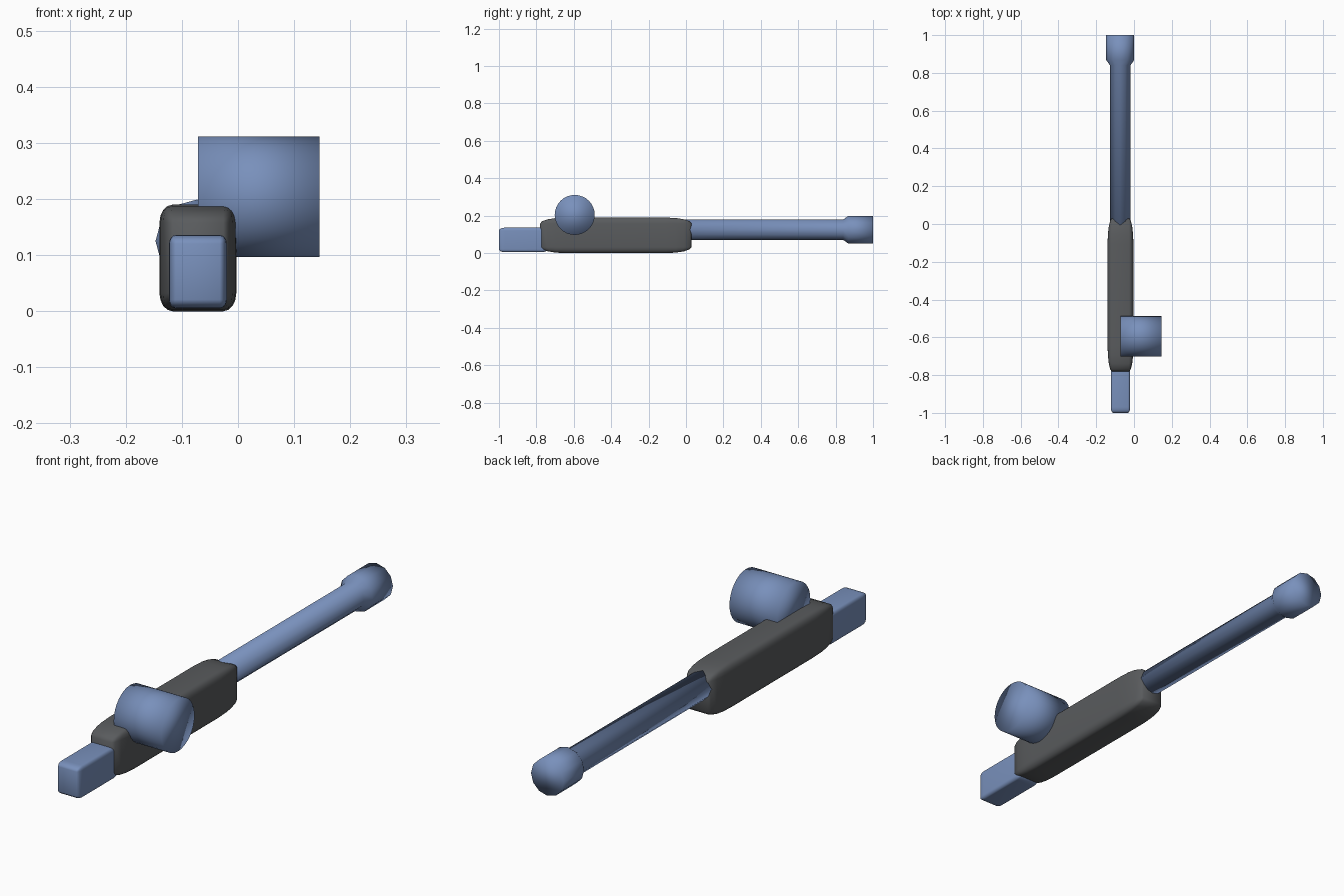
import bpy
import bmesh
from math import pi
from mathutils import Matrix, Vector

if "Cube" in bpy.data.objects:
    bpy.data.objects.remove(bpy.data.objects["Cube"])


def material(name, rgb):
    m = bpy.data.materials.new(name)
    m.diffuse_color = (*rgb, 1)
    m.use_nodes = True
    m.node_tree.nodes["Principled BSDF"].inputs["Base Color"].default_value = m.diffuse_color
    return m


BLUE = material("blue", (0.19, 0.28, 0.50))
DARK = material("dark_grey", (0.10, 0.105, 0.11))


def finish(name, bm, mat):
    bmesh.ops.recalc_face_normals(bm, faces=bm.faces[:])
    for f in bm.faces:
        f.smooth = True
    me = bpy.data.meshes.new(name)
    bm.to_mesh(me)
    bm.free()
    me.materials.append(mat)
    ob = bpy.data.objects.new(name, me)
    bpy.context.collection.objects.link(ob)
    return ob


def soft_box(name, lo, hi, bevel, mat):
    """Rounded unit cube stretched to the given bounds, so the rounding stretches too."""
    lo, hi = Vector(lo), Vector(hi)
    bm = bmesh.new()
    bmesh.ops.create_cube(bm, size=1)
    bmesh.ops.bevel(bm, geom=bm.edges[:], offset=bevel, segments=4,
                    profile=0.5, affect='EDGES')
    bmesh.ops.scale(bm, vec=hi - lo, verts=bm.verts[:])
    bmesh.ops.translate(bm, vec=(lo + hi) / 2, verts=bm.verts[:])
    return finish(name, bm, mat)


def turned(name, profile, sides, matrix, mat):
    """Capped solid of revolution from (distance, radius) rings along local z."""
    bm = bmesh.new()
    rings = []
    for d, r in profile:
        ring = bmesh.ops.create_circle(bm, segments=sides, radius=r,
                                       matrix=matrix @ Matrix.Translation((0, 0, d)))
        rings.append(ring["verts"])
    for a, b in zip(rings, rings[1:]):
        for i in range(sides):
            j = (i + 1) % sides
            bm.faces.new((a[i], a[j], b[j], b[i]))
    bm.faces.new(rings[0])
    bm.faces.new(rings[-1])
    return finish(name, bm, mat)


# Main body and rear stock
soft_box("body", (-0.14, -0.78, 0.0), (-0.003, 0.03, 0.19), 0.17, DARK)
soft_box("stock", (-0.123, -1.0, 0.005), (-0.02, -0.74, 0.136), 0.12, BLUE)

# Barrel with flared muzzle, pointing along +y
turned("barrel", [(-0.05, 0.054), (0.84, 0.054), (0.868, 0.074), (1.0, 0.074)], 12,
       Matrix.Translation((-0.073, 0, 0.125)) @ Matrix.Rotation(-pi / 2, 4, 'X'), BLUE)

# Large side drum lying along x
turned("side_drum", [(-0.071, 0.107), (0.145, 0.107)], 32,
       Matrix.Translation((0, -0.595, 0.204)) @ Matrix.Rotation(pi / 2, 4, 'Y'), BLUE)
